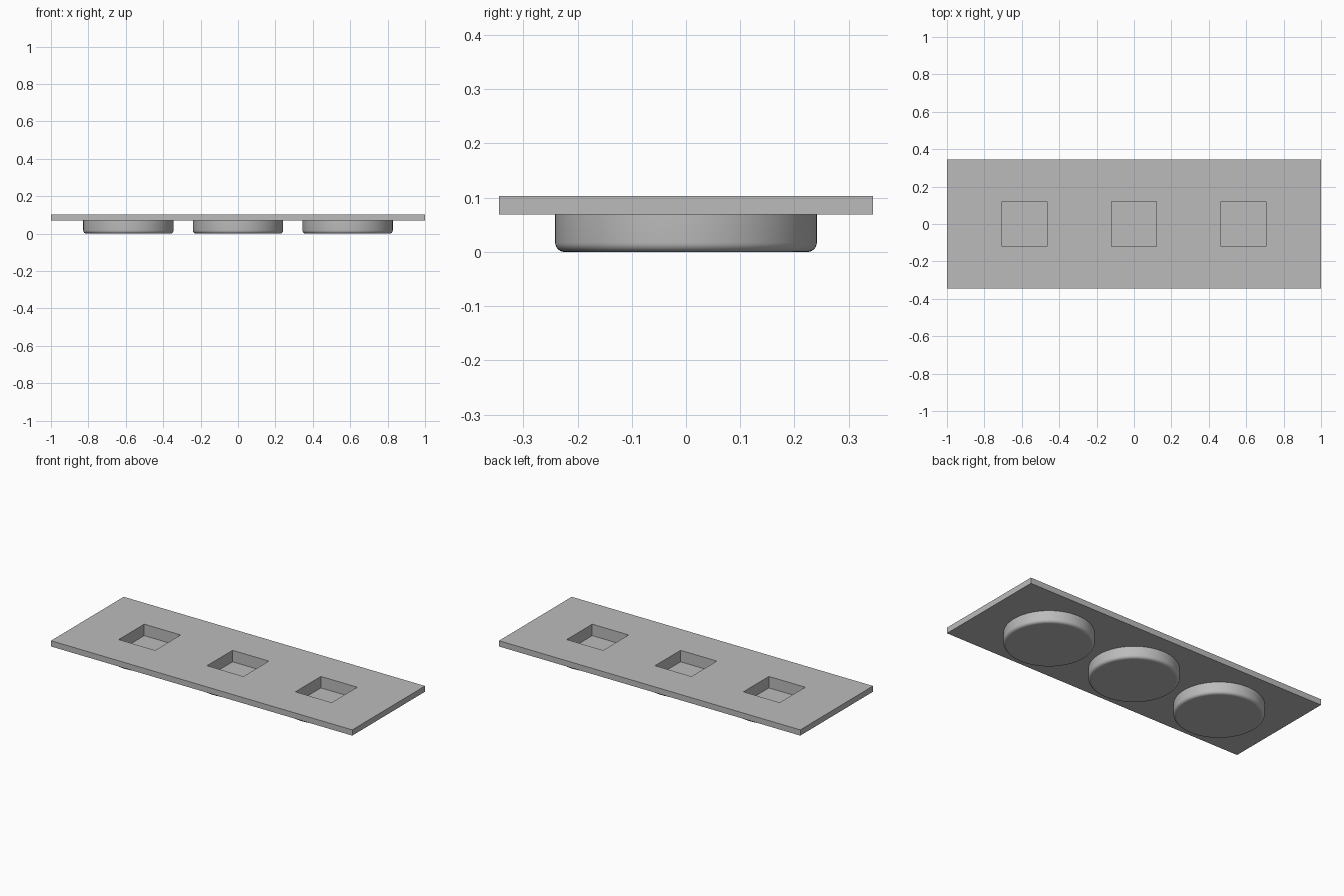
import bpy
import bmesh
import math
from mathutils import Matrix

cube = bpy.data.objects.get("Cube")
if cube:
    bpy.data.objects.remove(cube, do_unlink=True)

U = 2 / 58                      # one design unit
LENGTH, DEPTH, PLATE = 58 * U, 20 * U, U
TOP, PLATE_Z = 3 * U, 2 * U
RADIUS, FILLET = 7 * U, 0.5 * U
POCKET, FLOOR = 7 * U, U
SPACING = 17 * U

grey = bpy.data.materials.new("grey")
grey.use_nodes = True
grey.diffuse_color = (0.5, 0.5, 0.5, 1)
grey.node_tree.nodes["Principled BSDF"].inputs["Base Color"].default_value = (0.5, 0.5, 0.5, 1)


def finish(name, bm):
    bmesh.ops.recalc_face_normals(bm, faces=bm.faces[:])
    mesh = bpy.data.meshes.new(name)
    bm.to_mesh(mesh)
    bm.free()
    mesh.materials.append(grey)
    obj = bpy.data.objects.new(name, mesh)
    bpy.context.collection.objects.link(obj)
    return obj


def box(name, x, size_x, size_y, z0, z1):
    bm = bmesh.new()
    place = Matrix.Translation((x, 0, (z0 + z1) / 2)) @ Matrix.Diagonal((size_x, size_y, z1 - z0, 1))
    bmesh.ops.create_cube(bm, size=1, matrix=place)
    return finish(name, bm)


def round_foot(name, x, z1):
    # Disc with a rounded lower rim
    bm = bmesh.new()
    bmesh.ops.create_cone(bm, cap_ends=True, segments=96, radius1=RADIUS, radius2=RADIUS,
                          depth=z1, matrix=Matrix.Translation((x, 0, z1 / 2)))
    rim = [e for e in bm.edges if all(v.co.z < 0.001 for v in e.verts)]
    bmesh.ops.bevel(bm, geom=rim, offset=FILLET, segments=6, profile=0.5, affect='EDGES')
    return finish(name, bm)


def combine(target, tool, operation):
    mod = target.modifiers.new(operation.title(), 'BOOLEAN')
    mod.operation = operation
    mod.solver = 'EXACT'
    mod.object = tool
    bpy.context.view_layer.objects.active = target
    bpy.ops.object.modifier_apply(modifier=mod.name)
    bpy.data.objects.remove(tool, do_unlink=True)


# Plate joined to three round feet, each with a square pocket from above
plate = box("pocketed_plate", 0, LENGTH, DEPTH, PLATE_Z, TOP)
for i in (-1, 0, 1):
    combine(plate, round_foot("foot", i * SPACING, PLATE_Z + PLATE / 2), 'UNION')
for i in (-1, 0, 1):
    combine(plate, box("pocket_cutter", i * SPACING, POCKET, POCKET, FLOOR, TOP + U), 'DIFFERENCE')

# Smooth round walls, flat everything else
bpy.ops.object.select_all(action='DESELECT')
plate.select_set(True)
bpy.context.view_layer.objects.active = plate
bpy.ops.object.shade_smooth_by_angle(angle=math.radians(30))
for face in plate.data.polygons:
    if abs(face.normal.z) > 0.999:
        face.use_smooth = False
